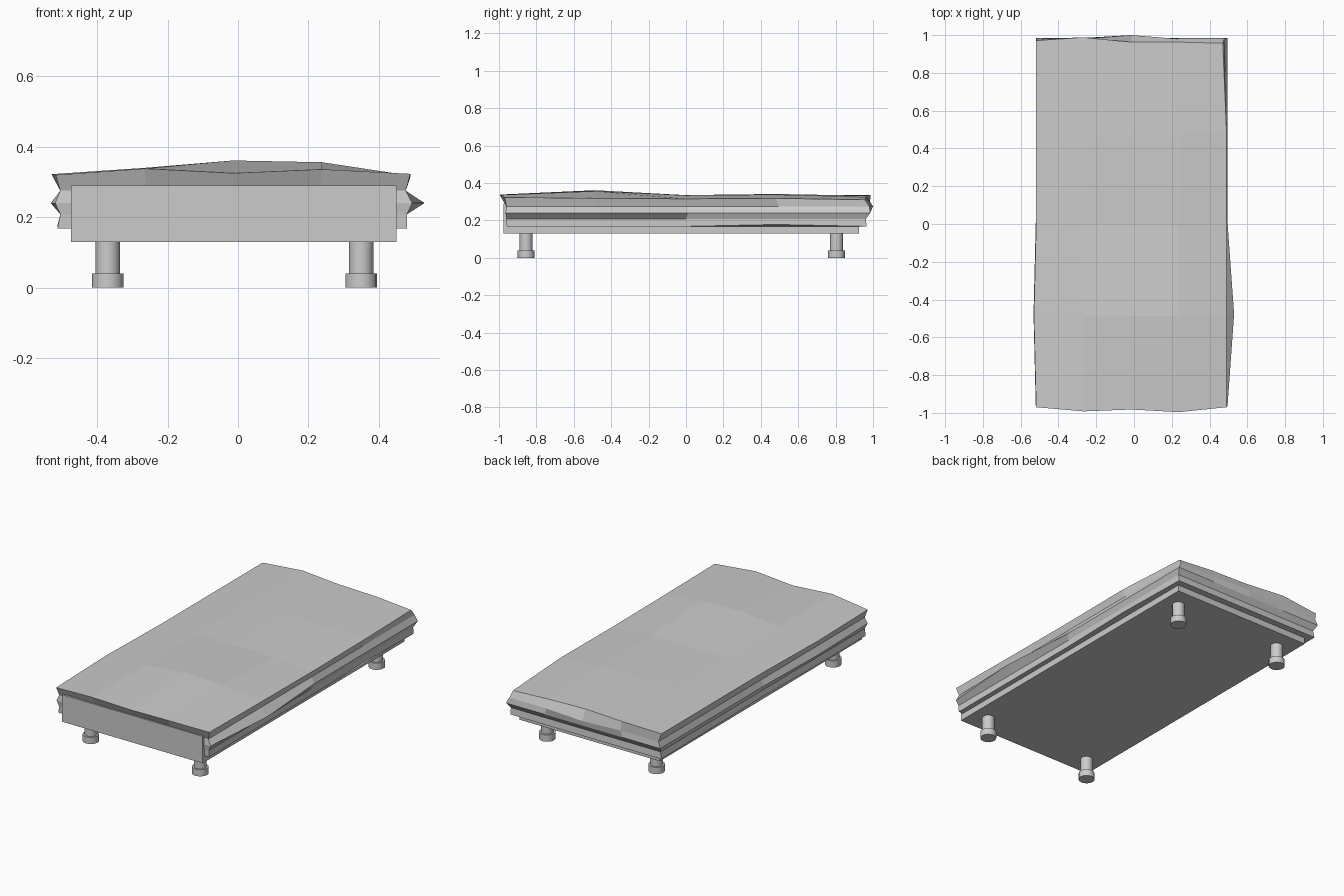
import bpy, bmesh

if "Cube" in bpy.data.objects:
    bpy.data.objects.remove(bpy.data.objects["Cube"])


def make_object(name, bm):
    bmesh.ops.recalc_face_normals(bm, faces=bm.faces[:])
    mesh = bpy.data.meshes.new(name)
    bm.to_mesh(mesh)
    bm.free()
    obj = bpy.data.objects.new(name, mesh)
    bpy.context.collection.objects.link(obj)
    return obj


def box(name, lo, hi):
    bm = bmesh.new()
    bmesh.ops.create_cube(bm, size=1)
    for v in bm.verts:
        v.co = [(a + b) / 2 + c * (b - a) for a, b, c in zip(lo, hi, v.co)]
    return make_object(name, bm)


def cylinder(name, x, y, z0, z1, r):
    bpy.ops.mesh.primitive_cylinder_add(vertices=16, radius=r, depth=z1 - z0,
                                        location=(x, y, (z0 + z1) / 2))
    bpy.context.object.name = name
    bpy.ops.object.shade_smooth_by_angle()


# Bed base
box("bed_base", (-0.475, -0.975, 0.13), (0.45, 0.925, 0.29))

# Turned legs with wider feet
for x in (-0.37, 0.35):
    for y in (-0.855, 0.805):
        cylinder("leg", x, y, 0.035, 0.135, 0.035)
        cylinder("foot", x, y, 0.0, 0.04, 0.045)

# Lumpy mattress: a 4 x 4 top grid with pinched rings running down the sides
N = 4
ring_keys = ([(i, 0) for i in range(N)] + [(N, j) for j in range(N)] +
             [(i, N) for i in range(N, 0, -1)] + [(0, j) for j in range(N, 0, -1)])

# Top heights, front row to back row
heights = [
    (0.320, 0.338, 0.325, 0.336, 0.323),
    (0.322, 0.340, 0.361, 0.356, 0.318),
    (0.322, 0.335, 0.335, 0.334, 0.315),
    (0.322, 0.336, 0.341, 0.338, 0.318),
    (0.322, 0.336, 0.332, 0.325, 0.310),
]
# Side rings: left, right, front, back, z
rings = [
    (-0.518, 0.490, -0.970, 0.963, None),
    (-0.505, 0.477, -0.960, 0.980, 0.275),
    (-0.520, 0.495, -0.965, 0.985, 0.240),
    (-0.505, 0.480, -0.960, 0.962, 0.208),
    (-0.513, 0.480, -0.958, 0.965, 0.168),
]
# Local bulges: (ring, column, row) -> offset
bulges = {
    (0, 1, 0): (0, -0.022, 0), (0, 2, 0): (0, -0.012, 0), (0, 3, 0): (0, -0.026, 0),
    (0, 4, 4): (-0.02, -0.006, 0), (0, 0, 4): (0, 0.008, 0),
    (0, 1, 4): (0, 0.025, 0), (1, 2, 4): (0, 0.020, 0),
    (2, 4, 1): (0.035, 0, 0), (0, 0, 1): (-0.012, 0, 0), (2, 0, 1): (-0.012, 0, 0),
    (4, 2, 2): (0, 0, 0.008), (4, 4, 3): (0, 0, 0.01), (4, 0, 2): (0, 0, 0.008),
}


def point(k, i, j):
    left, right, front, back, z = rings[k]
    dx, dy, dz = bulges.get((k, i, j), (0, 0, 0))
    return (left + (right - left) * i / N + dx, front + (back - front) * j / N + dy,
            (heights[j][i] if z is None else z) + dz)


bm = bmesh.new()
top = {(i, j): bm.verts.new(point(0, i, j)) for i in range(N + 1) for j in range(N + 1)}
for i in range(N):
    for j in range(N):
        bm.faces.new([top[i, j], top[i + 1, j], top[i + 1, j + 1], top[i, j + 1]])
loop = [top[key] for key in ring_keys]
for k in range(1, len(rings)):
    lower = [bm.verts.new(point(k, i, j)) for i, j in ring_keys]
    for a in range(len(loop)):
        b = (a + 1) % len(loop)
        bm.faces.new([loop[a], lower[a], lower[b], loop[b]])
    loop = lower
bm.faces.new(loop)
make_object("mattress", bm)
